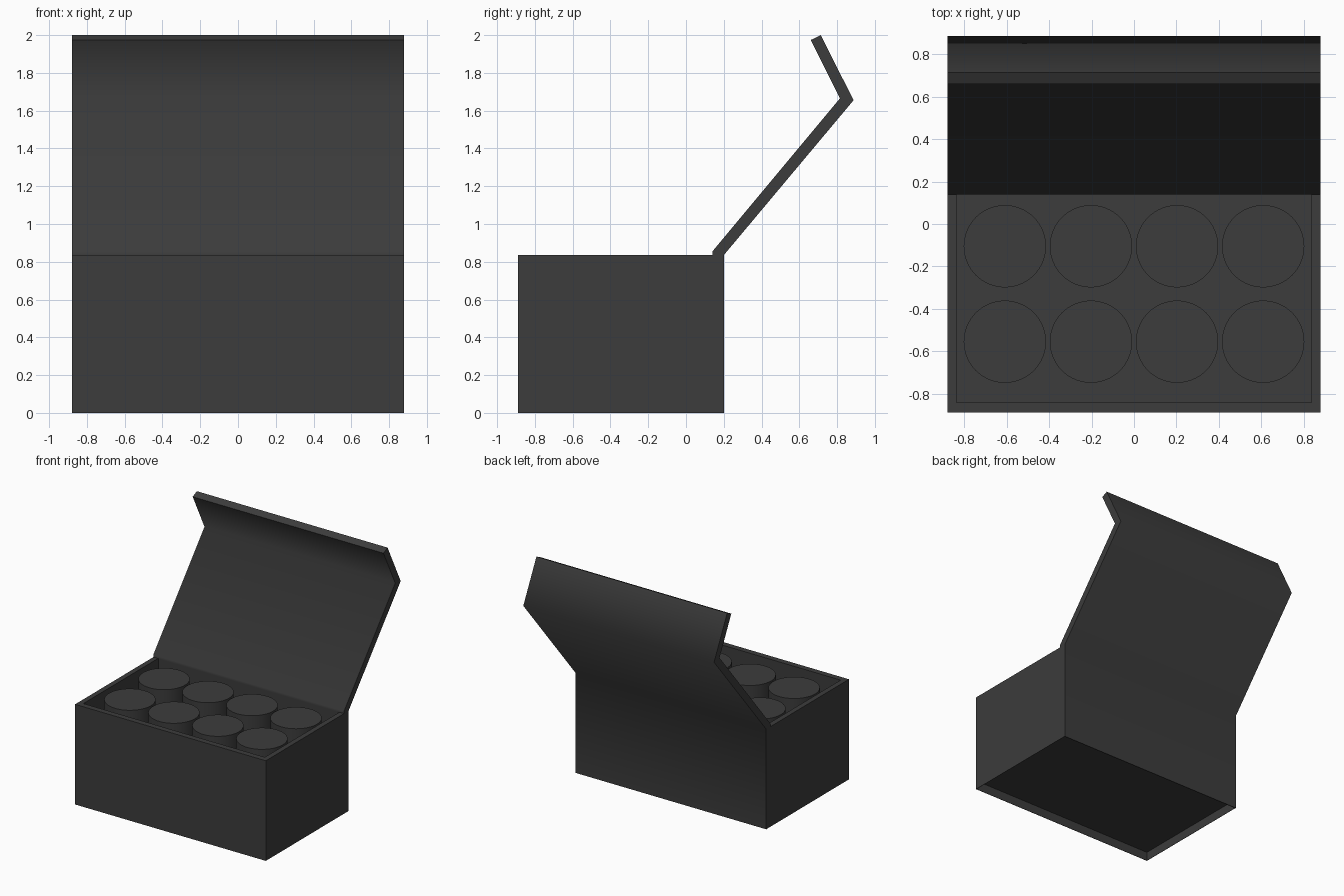
import bpy, bmesh
from math import radians

if "Cube" in bpy.data.objects:
    bpy.data.objects.remove(bpy.data.objects["Cube"])

W = 0.88            # half width
FRONT, BACK = -0.89, 0.20
RIM = 0.835         # height of the box rim
FLOOR = 0.075       # underside recess

dark = bpy.data.materials.new("dark_card")
dark.diffuse_color = (0.045, 0.045, 0.045, 1)
dark.use_nodes = True
dark.node_tree.nodes["Principled BSDF"].inputs["Base Color"].default_value = dark.diffuse_color


def finish(name, bm, angle):
    bmesh.ops.recalc_face_normals(bm, faces=bm.faces)
    mesh = bpy.data.meshes.new(name)
    bm.to_mesh(mesh)
    bm.free()
    mesh.materials.append(dark)
    ob = bpy.data.objects.new(name, mesh)
    bpy.context.collection.objects.link(ob)
    bpy.ops.object.select_all(action='DESELECT')
    ob.select_set(True)
    bpy.context.view_layer.objects.active = ob
    bpy.ops.object.shade_smooth_by_angle(angle=radians(angle))
    return ob


def ring(bm, hx, y0, y1, z):
    return [bm.verts.new((x, y, z)) for x, y in
            ((-hx, y0), (hx, y0), (hx, y1), (-hx, y1))]


# Open tub: stacked rectangular rings from recessed underside to inner floor
bm = bmesh.new()
skin = 0.003
wall = 0.043
back = BACK - skin
rings = [ring(bm, *r) for r in (
    (W - skin, FRONT + skin, back - skin, FLOOR),
    (W - skin, FRONT + skin, back - skin, 0),
    (W, FRONT, back, 0),
    (W, FRONT, back, RIM),
    (W - wall, FRONT + wall + 0.005, 0.145, RIM),
    (W - wall, FRONT + wall + 0.005, 0.145, FLOOR + 0.02))]
for a, b in zip(rings, rings[1:]):
    for i in range(4):
        j = (i + 1) % 4
        bm.faces.new((a[i], a[j], b[j], b[i]))
bm.faces.new(rings[0])
bm.faces.new(rings[-1])
finish("box_tub", bm, 30)

# Back skin, hinged lid and tuck flap: one folded profile across the width
profile = [(BACK, 0), (BACK, RIM), (0.887, 1.655), (0.714, 2.0), (0.66, 1.974),
           (0.815, 1.665), (0.14, 0.855), (0.14, RIM), (back, RIM), (back, 0)]
bm = bmesh.new()
left = [bm.verts.new((-W, y, z)) for y, z in profile]
right = [bm.verts.new((W, y, z)) for y, z in profile]
n = len(profile)
for i in range(n):
    j = (i + 1) % n
    bm.faces.new((left[i], left[j], right[j], right[i]))
bm.faces.new(left)
bm.faces.new(right)
finish("back_and_lid", bm, 70)

# Two rows of four cans
can_bottom, can_top = FLOOR + 0.02, 0.82
for row, y in enumerate((-0.555, -0.105)):
    for col in range(4):
        bm = bmesh.new()
        bmesh.ops.create_cone(bm, cap_ends=True, segments=64, radius1=0.194,
                              radius2=0.194, depth=can_top - can_bottom)
        ob = finish(f"can_{row + 1}_{col + 1}", bm, 30)
        ob.location = (-0.609 + 0.406 * col, y, (can_bottom + can_top) / 2)
